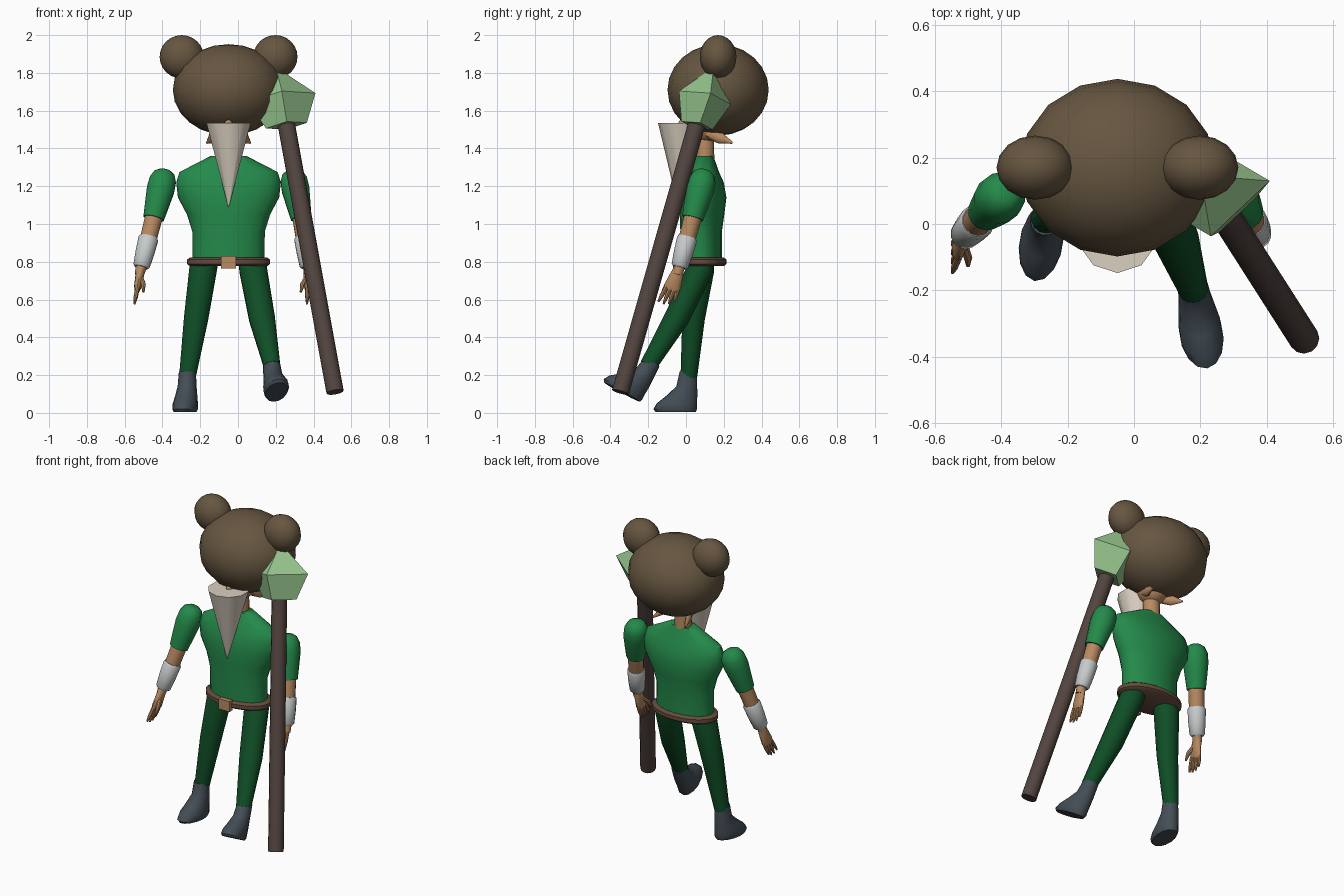
import bpy, bmesh, math
from mathutils import Vector

if "Cube" in bpy.data.objects:
    bpy.data.objects.remove(bpy.data.objects["Cube"])

CX = -0.05  # body centre line


def material(name, r, g, b):
    m = bpy.data.materials.new(name)
    m.use_nodes = True
    col = [(c / 255 / 12.92 if c < 11 else ((c / 255 + 0.055) / 1.055) ** 2.4) for c in (r, g, b)] + [1]
    m.diffuse_color = col
    m.node_tree.nodes["Principled BSDF"].inputs["Base Color"].default_value = col
    return m


fur = material("brown fur", 102, 86, 64)
shirt = material("shirt green", 36, 138, 74)
trousers = material("dark green", 15, 78, 38)
skin = material("skin", 184, 138, 98)
beard = material("pale beard", 218, 208, 192)
boot = material("boot grey", 68, 78, 86)
leather = material("belt brown", 102, 76, 62)
cuff = material("cuff white", 198, 202, 202)
wood = material("staff wood", 82, 68, 63)
gem = material("crystal green", 150, 196, 140)


def finish(bm, name, mat, smooth=True):
    bmesh.ops.recalc_face_normals(bm, faces=bm.faces)
    me = bpy.data.meshes.new(name)
    bm.to_mesh(me)
    bm.free()
    me.materials.append(mat)
    ob = bpy.data.objects.new(name, me)
    bpy.context.collection.objects.link(ob)
    if smooth:
        bpy.ops.object.select_all(action="DESELECT")
        ob.select_set(True)
        bpy.context.view_layer.objects.active = ob
        bpy.ops.object.shade_smooth_by_angle(angle=math.radians(42))
    return ob


def loft(name, mat, stations, sides=14, level=False):
    """Skin elliptical rings (centre, radius x, radius y) along a path."""
    bm = bmesh.new()
    pts = [Vector(s[0]) for s in stations]
    rings = []
    for i, (p, s) in enumerate(zip(pts, stations)):
        t = (pts[min(i + 1, len(pts) - 1)] - pts[max(i - 1, 0)]).normalized()
        if level:
            t = Vector((0, 0, -1))
        u = Vector((1, 0, 0))
        u = (u - t * u.dot(t)).normalized()
        v = t.cross(u)
        ring = []
        for k in range(sides):
            a = math.pi / 2 + math.tau * k / sides
            ring.append(bm.verts.new(p + u * s[1] * math.cos(a) + v * s[2] * math.sin(a)))
        rings.append(ring)
    for a, b in zip(rings, rings[1:]):
        for k in range(sides):
            n = (k + 1) % sides
            bm.faces.new((a[k], a[n], b[n], b[k]))
    bm.faces.new(rings[0])
    bm.faces.new(rings[-1])
    return finish(bm, name, mat)


def ball(name, mat, centre, size, segs=16, rings=12):
    bm = bmesh.new()
    bmesh.ops.create_uvsphere(bm, u_segments=segs, v_segments=rings, radius=1)
    bmesh.ops.scale(bm, vec=size, verts=bm.verts)
    bmesh.ops.translate(bm, vec=centre, verts=bm.verts)
    return finish(bm, name, mat)


# Head: furry hood with round ears over a small face
ball("hood", fur, (CX, 0.17, 1.71), (0.295, 0.268, 0.242))
ball("face", skin, (CX, 0.11, 1.53), (0.095, 0.1, 0.1))
ball("nose", skin, (CX, -0.01, 1.535), (0.02, 0.03, 0.02), 10, 8)
loft("neck", skin, [((CX, 0.1, 1.5), 0.048, 0.048), ((CX, 0.1, 1.33), 0.052, 0.05)])
for s, side in ((-1, "right"), (1, "left")):
    ball(side + "_hood_ear", fur, (CX + s * 0.248, 0.17, 1.885), (0.117, 0.097, 0.115))
    loft(side + "_pointed_ear", skin, [
        ((CX + s * 0.06, 0.12, 1.485), 0.03, 0.03),
        ((CX + s * 0.09, 0.18, 1.455), 0.018, 0.03),
        ((CX + s * 0.115, 0.245, 1.43), 0.004, 0.006)], 8)
loft("beard", beard, [((CX, -0.025, 1.535), 0.123, 0.123),
                      ((CX, -0.04, 1.09), 0.002, 0.002)], 10, True)

# Torso and belt
torso = [(1.36, 0.095, 0.095, 0.05), (1.275, 0.09, 0.26, 0.085), (1.22, 0.09, 0.277, 0.11),
         (1.14, 0.09, 0.268, 0.124), (1.05, 0.085, 0.22, 0.118), (0.96, 0.08, 0.192, 0.11),
         (0.8, 0.08, 0.19, 0.11)]
loft("shirt", shirt, [((CX, y, z), rx, ry) for z, y, rx, ry in torso], 20, True)
loft("belt", leather, [((CX, 0.08, z), 0.205 + d, 0.12 + d) for z, d in
                       ((0.822, 0), (0.812, 0.014), (0.788, 0.014), (0.777, 0))], 24, True)
bm = bmesh.new()
bmesh.ops.create_cube(bm, size=1)
bmesh.ops.scale(bm, vec=(0.078, 0.03, 0.066), verts=bm.verts)
bmesh.ops.translate(bm, vec=(CX, -0.055, 0.798), verts=bm.verts)
finish(bm, "belt_buckle", skin, False)

# Legs, the left one stepping forward
legs = {"right": [((-0.155, 0.085, 0.85), 0.06, 0.06), ((-0.185, 0.075, 0.76), 0.075, 0.075),
                  ((-0.222, 0.04, 0.5), 0.066, 0.06), ((-0.268, 0.015, 0.19), 0.045, 0.044)],
        "left": [((0.055, 0.1, 0.85), 0.06, 0.06), ((0.08, 0.075, 0.76), 0.075, 0.07),
                 ((0.127, -0.05, 0.5), 0.07, 0.066), ((0.18, -0.2, 0.25), 0.045, 0.045)]}
for side, path in legs.items():
    loft(side + "_leg", trousers, path)

# Boots, built around the ankle and then posed
profile = [(0.02, 0, 0.045, 0.046), (-0.06, -0.008, 0.05, 0.056), (-0.11, -0.035, 0.058, 0.084),
           (-0.15, -0.062, 0.065, 0.108), (-0.18, -0.07, 0.066, 0.117), (-0.195, -0.068, 0.058, 0.108)]
for side, place, pitch, yaw in (("right", (-0.268, 0.012, 0.2), 0, -10),
                                ("left", (0.178, -0.19, 0.25), -28, 10)):
    ob = loft(side + "_boot", boot, [((0, y, z), rx, ry) for z, y, rx, ry in profile], 14, True)
    ob.location = place
    ob.rotation_euler = (math.radians(pitch), 0, math.radians(yaw))

# Arms: shoulder, elbow, wrist and fingertip guide each side
arms = {"right": ((-0.385, 0.1, 1.285), (-0.447, 0.035, 1.03), (-0.513, -0.035, 0.77), (-0.548, -0.105, 0.57)),
        "left": ((0.285, 0.1, 1.285), (0.335, 0.035, 1.03), (0.372, -0.035, 0.77), (0.365, -0.105, 0.57))}
for side, (sh, el, wr, tip) in arms.items():
    sh, el, wr, tip = map(Vector, (sh, el, wr, tip))
    loft(side + "_sleeve", shirt, [(sh.lerp(el, f), r, r) for f, r in
                                   ((0, 0.03), (0.06, 0.055), (0.2, 0.072), (0.4, 0.075),
                                    (0.7, 0.066), (1, 0.056))])
    loft(side + "_forearm", skin, [(el.lerp(wr, f), r, r) for f, r in
                                   ((-0.1, 0.048), (0.4, 0.045), (0.9, 0.032), (1.15, 0.025))])
    loft(side + "_cuff", cuff, [(el.lerp(wr, f), r, r) for f, r in
                                ((0.38, 0.048), (0.42, 0.054), (0.7, 0.051), (0.96, 0.045), (1.0, 0.036))])
    loft(side + "_palm", skin, [(wr.lerp(tip, f), a, b) for f, a, b in
                                ((0, 0.024, 0.026), (0.2, 0.023, 0.035), (0.5, 0.02, 0.045), (0.6, 0.014, 0.04))], 12)
    for i in range(4):
        off = i - 1.5
        root = wr.lerp(tip, 0.52) + Vector((0, off * 0.022, 0))
        end = tip + Vector((0, off * 0.028, 0.012 * abs(off)))
        loft(f"{side}_finger_{i + 1}", skin,
             [(root, 0.012, 0.012), (root.lerp(end, 0.6), 0.011, 0.011), (end, 0.005, 0.005)], 8)
    inward = 0.035 if side == "right" else -0.035
    loft(side + "_thumb", skin, [(wr.lerp(tip, 0.2), 0.014, 0.014),
                                 (wr.lerp(tip, 0.45) + Vector((inward * 0.8, -0.035, 0)), 0.013, 0.013),
                                 (wr.lerp(tip, 0.65) + Vector((inward, -0.045, 0)), 0.006, 0.006)], 8)

# Staff
loft("staff", wood, [((0.25, 0.066, 1.56), 0.046, 0.046), ((0.514, -0.347, 0.11), 0.046, 0.046)], 12)

# Faceted crystal: point, wide belt and narrow foot
axis = Vector((0.17, -0.27, -0.94)).normalized()
mid = Vector((0.23, 0.1, 1.668))
a, b = Vector((0.002, -0.137, 0.036)), Vector((0.18, 0.03, 0.025))
bm = bmesh.new()
peak = bm.verts.new(mid - axis * 0.172)
belt = [bm.verts.new(mid + d) for d in (a, b, -a, -b)]
foot = [bm.verts.new(mid + axis * 0.155 + d * 0.6) for d in (a, b, -a, -b)]
for k in range(4):
    n = (k + 1) % 4
    bm.faces.new((peak, belt[k], belt[n]))
    bm.faces.new((belt[k], foot[k], foot[n], belt[n]))
bm.faces.new(foot)
finish(bm, "staff_crystal", gem, False)
